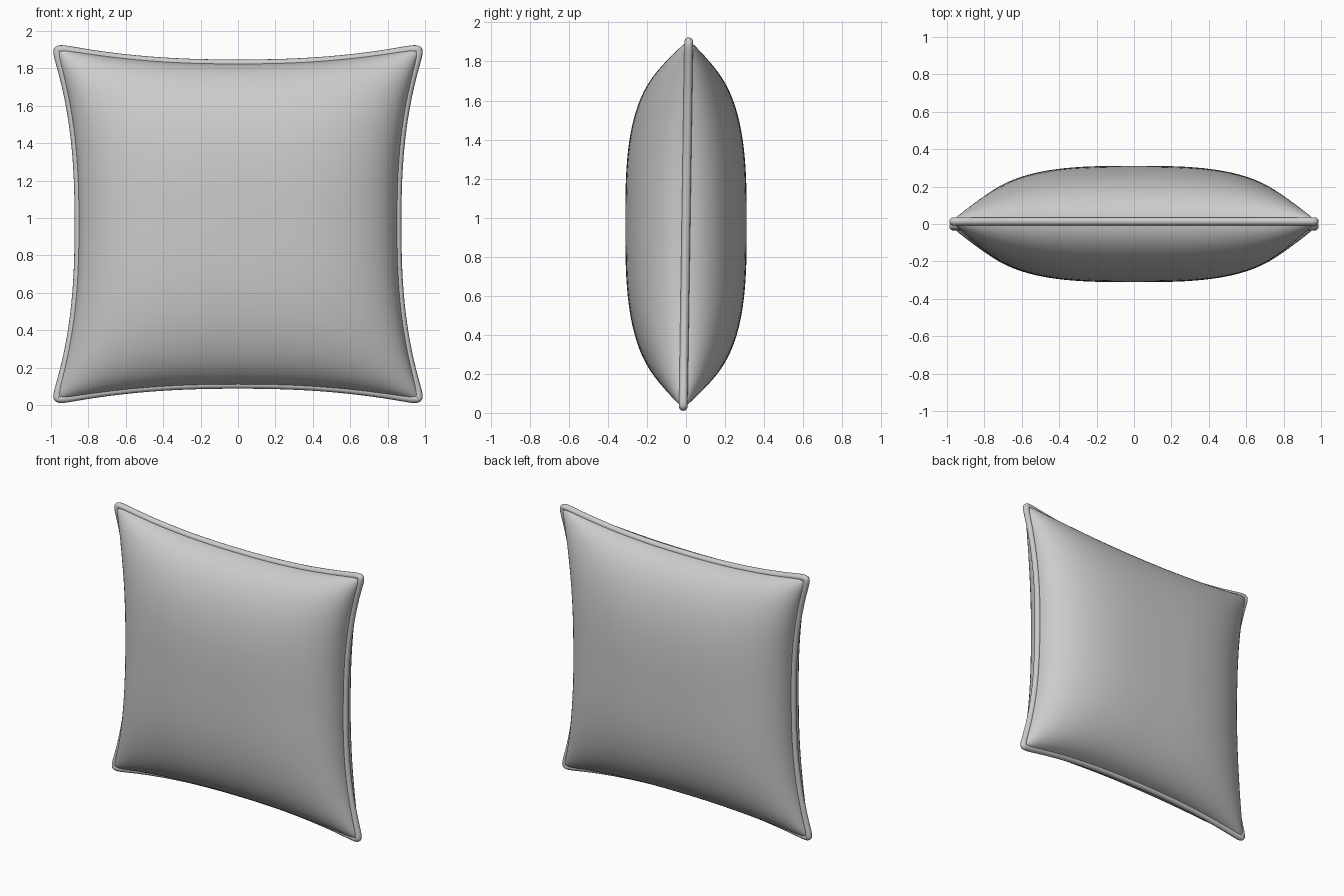
import bpy, bmesh, math

if "Cube" in bpy.data.objects:
    bpy.data.objects.remove(bpy.data.objects["Cube"])

N = 48            # grid divisions per side
CZ = 0.967        # height of the pillow centre
SEAM = 0.022      # radius of the rounded seam

fabric = bpy.data.materials.new("grey fabric")
fabric.diffuse_color = (0.6, 0.6, 0.6, 1)
fabric.use_nodes = True
fabric.node_tree.nodes["Principled BSDF"].inputs["Base Color"].default_value = fabric.diffuse_color


def cushion_point(u, v, side):
    """Map the unit square to one puffed face with concave edges."""
    blunt = 1 - 0.016 * abs(u * v) ** 40
    x = u * (0.852 + 0.127 * abs(v) ** 2.5) * blunt
    z = v * (0.858 + 0.087 * abs(u) ** 2.3) * blunt
    puff = max(0, 1 - abs(u) ** 3) ** 0.48 * max(0, 1 - abs(v) ** 3) ** 0.51
    y = side * 0.311 * puff + 0.014 * v * (1 - puff)
    return x, y, CZ + z


# Pillow body: front and back puffed grids, welded at the edge
steps = [math.sin(math.pi / 2 * (2 * i / N - 1)) for i in range(N + 1)]
bm = bmesh.new()
for side in (-1, 1):
    grid = [[bm.verts.new(cushion_point(u, v, side)) for v in steps] for u in steps]
    for i in range(N):
        for j in range(N):
            bm.faces.new((grid[i][j], grid[i + 1][j], grid[i + 1][j + 1], grid[i][j + 1]))
bmesh.ops.remove_doubles(bm, verts=bm.verts, dist=0.00005)
bmesh.ops.recalc_face_normals(bm, faces=bm.faces)
for f in bm.faces:
    f.smooth = True
mesh = bpy.data.meshes.new("pillow_body")
bm.to_mesh(mesh)
bm.free()
mesh.materials.append(fabric)
body = bpy.data.objects.new("pillow_body", mesh)
bpy.context.collection.objects.link(body)

# Seam: thin rounded edge following the outline
ring = [(s, -1) for s in steps[:-1]] + [(1, s) for s in steps[:-1]]
ring += [(-u, -v) for u, v in ring]
curve = bpy.data.curves.new("edge_seam", 'CURVE')
curve.dimensions = '3D'
curve.bevel_depth = SEAM
curve.bevel_resolution = 4
spline = curve.splines.new('POLY')
spline.points.add(len(ring) - 1)
for p, (u, v) in zip(spline.points, ring):
    p.co = (*cushion_point(u, v, 0), 1)
spline.use_cyclic_u = True
spline.use_smooth = True
curve.materials.append(fabric)
seam = bpy.data.objects.new("edge_seam", curve)
bpy.context.collection.objects.link(seam)
